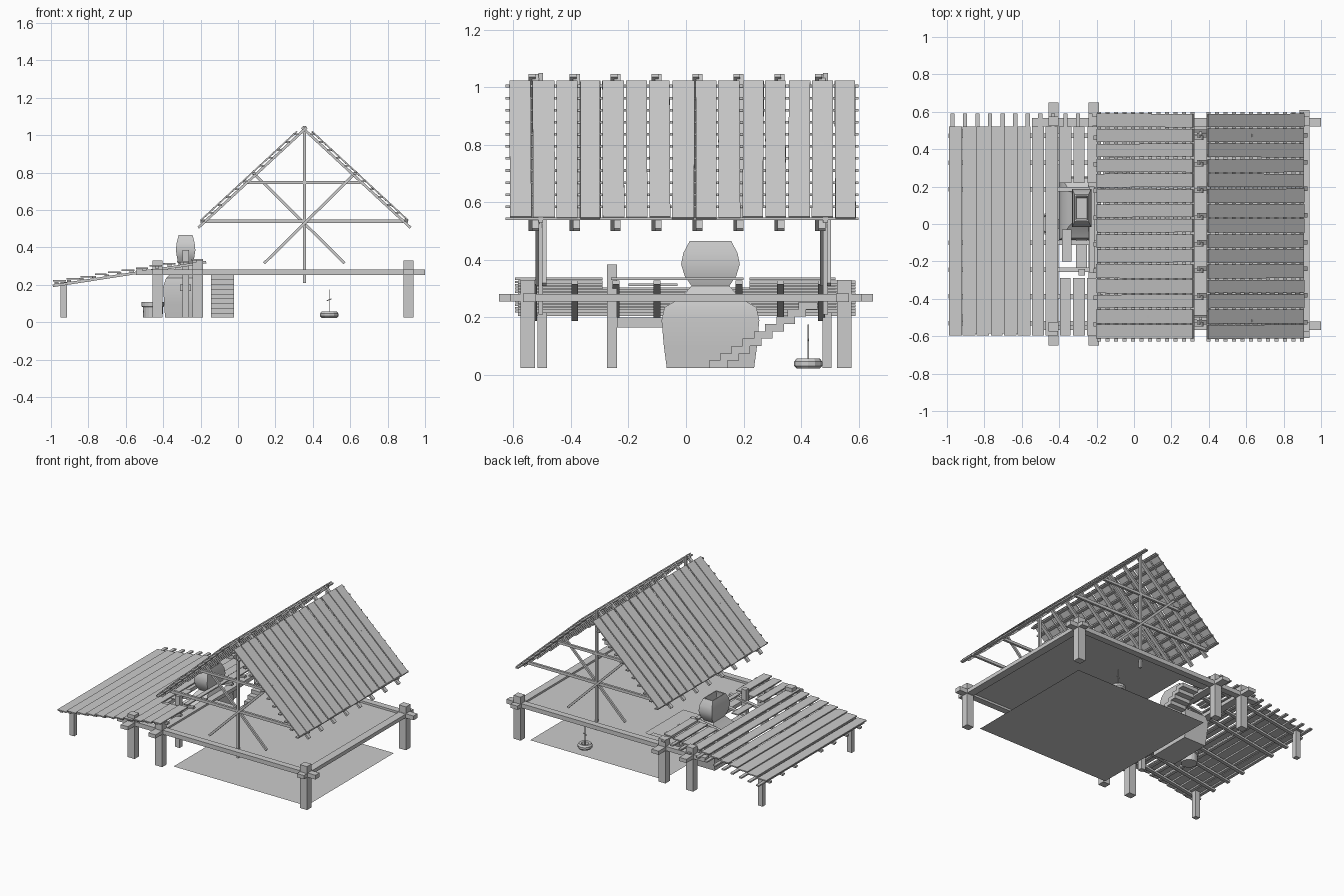
import bpy, bmesh, math, random
from mathutils import Vector, Matrix

if "Cube" in bpy.data.objects:
    bpy.data.objects.remove(bpy.data.objects["Cube"])

random.seed(4)
grey = bpy.data.materials.new("weathered_grey")
grey.diffuse_color = (0.6, 0.6, 0.6, 1)
grey.use_nodes = True
grey.node_tree.nodes["Principled BSDF"].inputs["Base Color"].default_value = grey.diffuse_color


def finish(name, bm):
    me = bpy.data.meshes.new(name)
    bmesh.ops.recalc_face_normals(bm, faces=bm.faces)
    bm.to_mesh(me)
    bm.free()
    me.materials.append(grey)
    ob = bpy.data.objects.new(name, me)
    bpy.context.collection.objects.link(ob)
    return ob


def bar(bm, a, b, w, h):
    """Box running from a to b, w wide sideways, h thick."""
    a, b = Vector(a), Vector(b)
    d = (b - a).normalized()
    side = Vector((0, 0, 1)).cross(d)
    side = side.normalized() if side.length > 1e-4 else Vector((1, 0, 0))
    up = d.cross(side)
    m = Matrix((side * w, d * (b - a).length, up * h)).transposed().to_4x4()
    m.translation = (a + b) / 2
    bmesh.ops.create_cube(bm, size=1, matrix=m)


def bars(name, items):
    bm = bmesh.new()
    for it in items:
        bar(bm, *it)
    return finish(name, bm)


def plates(name, rects, z):
    bm = bmesh.new()
    for x0, x1, y0, y1 in rects:
        bm.faces.new([bm.verts.new(p) for p in
                      ((x0, y0, z), (x1, y0, z), (x1, y1, z), (x0, y1, z))])
    return finish(name, bm)


# ground sheet and raised floor with stair opening
plates("ground_sheet", [(-.165, .87, -.48, .49)], 0.0)
plates("raised_floor", [(0, .9, -.53, .53), (-.2, 0, -.53, .03), (-.2, 0, .45, .53)], .268)

# corner posts
bars("main_posts", [((x, y, .025), (x, y, .33), .055, .05)
                    for x in (-.43, -.215, .912) for y in (-.55, .55)])
bars("lean_to_posts", [((-.932, y, .025), (-.932, y, .215), .036, .032) for y in (-.5, .49)])

# floor beams crossing at the posts
bars("long_beams", [((-.545, y, .268), (1.0, y, .268), .045, .03) for y in (-.545, .545)])
bars("cross_beams", [((x, -l, .268), (x, l, .268), .055, .026)
                     for x, l in ((-.43, .65), (-.215, .65), (.912, .61))])

# gable trusses
truss = []
for y in (-.505, .485):
    truss += [((.355, y, .21), (.355, y, 1.05), .015, .017),
              ((-.2, y, .54), (.91, y, .54), .016, .02),
              ((.03, y, .747), (.655, y, .747), .016, .018),
              ((.075, y + .012, .805), (.57, y + .012, .315), .014, .015),
              ((.635, y - .012, .805), (.14, y - .012, .315), .014, .015)]
bars("gable_trusses", truss)


# main roof: rafters, battens and planks on both slopes
def slope(side, y, z, off=0):
    n = Vector((side * .68, 0, .733)) * off
    return Vector((.355 + side * (1.03 - z) / .925, y, z)) + n


for side, label in ((-1, "left"), (1, "right")):
    s = .006 * side
    bars(label + "_rafters", [(slope(side, -.53 + i * .1425 + s, .505),
                               slope(side, -.53 + i * .1425 + s, 1.042), .024, .014)
                              for i in range(8)])
    bars(label + "_battens", [(slope(side, -.628, .535 + i * .042, .011),
                               slope(side, .6, .535 + i * .042, .011), .022, .009)
                              for i in range(12)])
    planks = []
    n = 15
    step = 1.21 / n
    for i in range(n):
        y = -.615 + step * (i + .5)
        w = step - random.uniform(.004, .012)
        planks.append((slope(side, y, .528 + random.uniform(0, .006), .02),
                       slope(side, y + random.uniform(-.003, .003), 1.006, .02), w, .008))
    bars(label + "_roof_planks", planks)


# lean-to roof: planks along y over rafters
def lean(x, y, off=0):
    return Vector((x, y, .205 + (x + 1) * .155 + off))


bars("lean_to_rafters", [(lean(-.99, -.53 + i * .143, -.012), lean(-.17, -.53 + i * .143, -.012),
                          .024, .014) for i in range(8) if i not in (4,)])


def strips(name, xs, y0, y1, w, h, off, jitter=0):
    items = []
    for x in xs:
        spans = [(y0, y1)] if x < -.4 else [(y0, -.29), (.22, y1)]
        for a, b in spans:
            ww = w - random.uniform(0, jitter)
            items.append((lean(x, a, off), lean(x, b, off), ww, h))
    bm = bmesh.new()
    for it in items:
        bar(bm, *it)
    return finish(name, bm)


strips("lean_to_battens", [-.97 + i * .067 for i in range(12)], -.585, .59, .022, .01, 0)
strips("lean_to_planks", [-.955 + i * .0735 for i in range(11)], -.595, .52, .069, .008, .009, .012)
# short planks beside the kiln
bars("patch_planks", [(lean(-.36, -.2, .009), lean(-.36, -.03, .009), .05, .008),
                      (lean(-.225, -.26, .009), lean(-.225, .2, .009), .03, .008)])

# stairs
stairs = []
for i in range(9):
    y, z = .08 + i * .039, .025 + i * .0255
    stairs.append(((-.083, y, z + .012), (-.083, y + .065, z + .012), .125, .0255))
bars("stairs", stairs)

# kiln body: stacked rectangles, open at the top
rings = [(-.305, .025, .085, .152), (-.305, .1, .09, .162), (-.305, .19, .095, .17),
         (-.3, .235, .085, .16), (-.29, .27, .06, .1), (-.282, .31, .036, .066),
         (-.28, .345, .046, .09), (-.28, .385, .052, .102), (-.28, .425, .048, .094),
         (-.28, .466, .037, .072), (-.28, .466, .031, .064), (-.28, .40, .035, .08),
         (-.28, .33, .028, .055)]
bm = bmesh.new()
prev = None
for cx, z, hx, hy in rings:
    cur = [bm.verts.new((cx + a * hx, .085 + b * hy, z))
           for a, b in ((-1, -1), (1, -1), (1, 1), (-1, 1))]
    if prev:
        for k in range(4):
            bm.faces.new((prev[k], prev[(k + 1) % 4], cur[(k + 1) % 4], cur[k]))
    else:
        bm.faces.new(cur[::-1])
    prev = cur
bm.faces.new(prev)
kiln = finish("kiln", bm)
bpy.context.view_layer.objects.active = kiln
kiln.select_set(True)
bpy.ops.object.shade_smooth_by_angle(angle=math.radians(40))
kiln.select_set(False)

# kiln support post and ledge
bars("kiln_post", [((-.28, -.257, .025), (-.28, -.257, .385), .035, .035)])
bars("kiln_ledge", [((-.28, -.24, .183), (-.28, .02, .183), .06, .035)])


# round parts turned from a profile
def lathe(name, centre, profile, seg=16):
    bm = bmesh.new()
    prev = None
    for r, z in profile:
        cur = [bm.verts.new((centre[0] + r * math.cos(2 * math.pi * k / seg),
                             centre[1] + r * math.sin(2 * math.pi * k / seg), z))
               for k in range(seg)]
        if prev:
            for k in range(seg):
                bm.faces.new((prev[k], prev[(k + 1) % seg], cur[(k + 1) % seg], cur[k]))
        prev = cur
    bm.faces.new(prev)
    return finish(name, bm)


lathe("wash_tub", (-.455, 0), [(.001, .025), (.052, .025), (.054, .08), (.06, .085), (.06, .108),
                               (.05, .108), (.046, .04)])
lathe("coil_base", (.488, .425), [(.001, .022), (.04, .022), (.049, .032), (.049, .046), (.04, .058),
                                  (.024, .056), (.02, .035)], 12)
bars("coil_rope", [((.488, .425, .03), (.488, .425, .175), .005, .005),
                   ((.475, .425, .115), (.5, .425, .125), .005, .005)])
